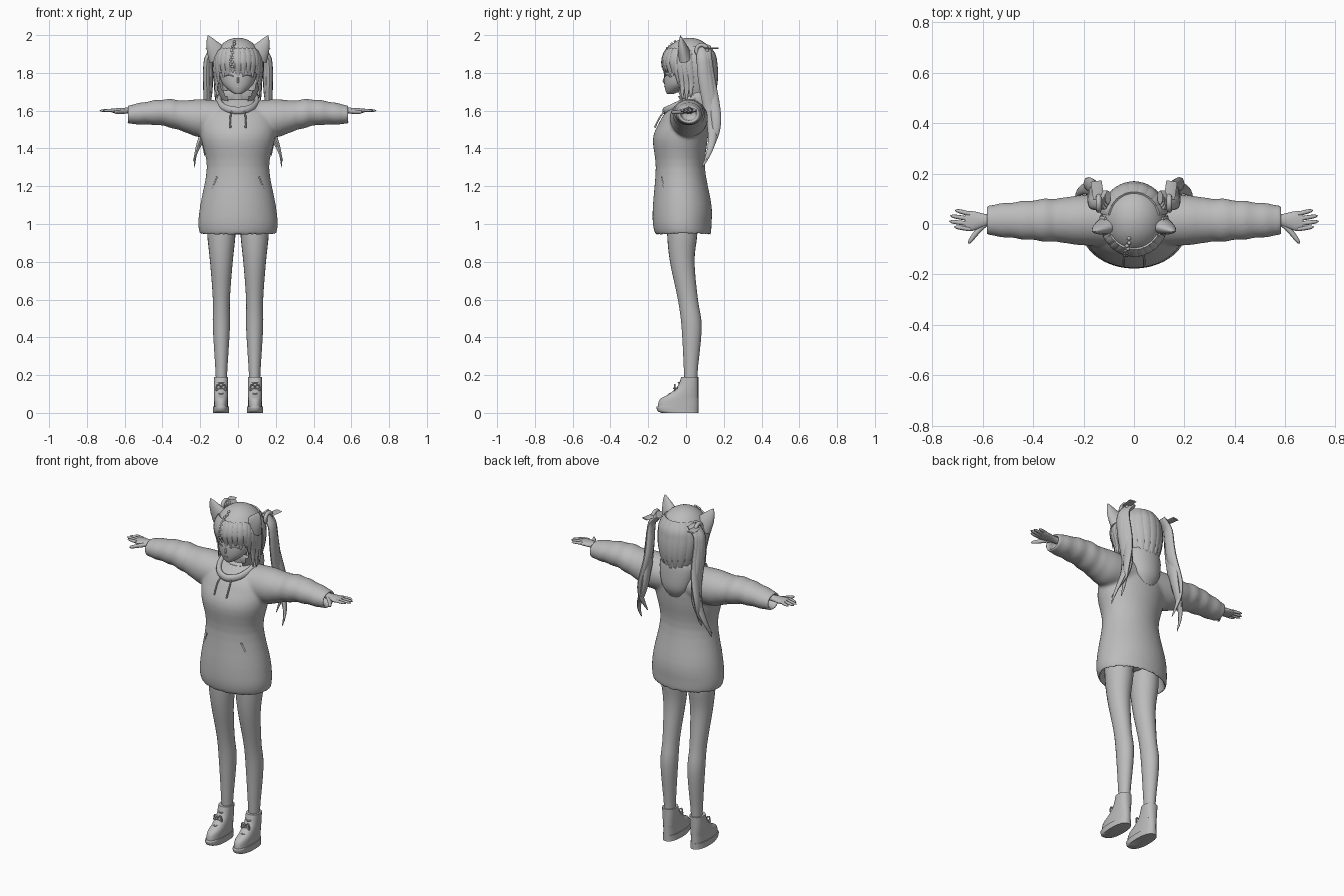
import bpy
import bmesh
import math
from mathutils import Vector, Matrix

default_cube = bpy.data.objects.get("Cube")
if default_cube:
    bpy.data.objects.remove(default_cube, do_unlink=True)

grey = bpy.data.materials.new("plain grey")
grey.use_nodes = True
grey.diffuse_color = (.5, .5, .5, 1)
grey.node_tree.nodes["Principled BSDF"].inputs["Base Color"].default_value = grey.diffuse_color

X, Y, Z = Vector((1, 0, 0)), Vector((0, 1, 0)), Vector((0, 0, 1))


# Taper rules along a strand, from root to end
def even(t):
    return 1


def rounded(t):
    return math.sqrt(1 - t ** 4)


def pointed(t):
    return abs(math.sin(math.pi * (1 + 3 * t) / 4)) ** .7


def narrowing(t):
    return 1 - t ** 1.3


def resample(rows, steps, closed=False):
    """Smooth interpolation of rows of numbers."""
    count, result = len(rows), []

    def pick(index):
        return rows[index % count] if closed else rows[max(0, min(count - 1, index))]

    for i in range(count if closed else count - 1):
        for k in range(steps):
            t = k / steps
            result.append([
                b + t / 2 * (c - a + t * (2 * a - 5 * b + 4 * c - d + t * (3 * (b - c) + d - a)))
                for a, b, c, d in zip(pick(i - 1), pick(i), pick(i + 1), pick(i + 2))])
    if not closed:
        result.append(list(rows[-1]))
    return result


def add_loft(bm, rows, u=X, v=None, sides=24, closed=False, square=2):
    """Skin oval rings; a row is x, y, z, half width along u, half width along v."""
    points = [Vector(row[:3]) for row in rows]
    count, rings = len(rows), []
    for i, (point, row) in enumerate(zip(points, rows)):
        along, across = u, v
        if v is None:
            ahead = points[(i + 1) % count] if closed else points[min(i + 1, count - 1)]
            behind = points[i - 1] if closed else points[max(i - 1, 0)]
            tangent = (ahead - behind).normalized()
            across = tangent.cross(u).normalized()
            along = across.cross(tangent)
        ring = []
        for k in range(sides):
            turn = math.tau * k / sides
            c, s = [math.copysign(abs(w) ** (2 / square), w) for w in (math.cos(turn), math.sin(turn))]
            width, depth = [max(size, .001) for size in row[3:]]
            ring.append(bm.verts.new(point + along * c * width + across * s * depth))
        rings.append(ring)
    for low, high in list(zip(rings, rings[1:])) + ([(rings[-1], rings[0])] if closed else []):
        for k in range(sides):
            j = (k + 1) % sides
            bm.faces.new((low[k], low[j], high[j], high[k]))
    if not closed:
        bm.faces.new(rings[0])
        bm.faces.new(rings[-1])


def finish(bm, name, mirror=False):
    bmesh.ops.recalc_face_normals(bm, faces=bm.faces[:])
    mesh = bpy.data.meshes.new(name)
    bm.to_mesh(mesh)
    bm.free()
    for face in mesh.polygons:
        face.use_smooth = True
    mesh.set_sharp_from_angle(angle=math.radians(50))
    mesh.materials.append(grey)
    obj = bpy.data.objects.new(name, mesh)
    bpy.context.scene.collection.objects.link(obj)
    if mirror:
        obj.modifiers.new("Mirror", 'MIRROR')
    return obj


def upright(rows, x=0):
    """Rows of height, y, half width, half depth made into smooth loft rows."""
    return resample([(x, y, z, width, depth) for z, y, width, depth in rows], 4)


def loft(name, rows, mirror=False, **options):
    bm = bmesh.new()
    add_loft(bm, rows, **options)
    return finish(bm, name, mirror)


def strand(name, points, width, depth, taper=even, mirror=True, u=X, sides=8, closed=False):
    """Sweep an oval along a smooth path, sized by a taper rule."""
    path = resample(points, 5, closed)
    last = len(path) - 1
    rows = [(*p, width * taper(i / last), depth * taper(i / last)) for i, p in enumerate(path)]
    return loft(name, rows, mirror, u=u, sides=sides, closed=closed)


# Hoodie: hollow torso and both sleeves fused into one cloth surface
torso = upright([
    (1.14, -.02, .15, .11), (.97, -.015, .19, .13), (.945, -.015, .2, .145), (1, -.02, .21, .155),
    (1.1, -.02, .2, .155), (1.3, -.03, .165, .13), (1.45, -.03, .195, .145), (1.54, -.01, .2, .13),
    (1.6, 0, .17, .1), (1.66, .03, .08, .06)])
sleeve = [
    (.05, 1.56, .1, .09), (.2, 1.56, .1, .1), (.28, 1.57, .09, .085), (.4, 1.59, .08, .07),
    (.57, 1.58, .06, .05), (.58, 1.58, .045, .035), (.53, 1.58, .04, .03)]
bm = bmesh.new()
add_loft(bm, torso, v=Y, sides=48)
for side in (1, -1):
    cloth = []
    for i, (x, z, depth, height) in enumerate(resample(sleeve, 8)):
        fold = 1 + (.035 * math.sin(75 * x) if x > .3 and i < 32 else 0)
        cloth.append((side * x, .015, z, depth * fold, height * fold))
    add_loft(bm, cloth, u=Y, v=Z, sides=32)
hoodie = finish(bm, "hoodie")
fuse = hoodie.modifiers.new("Fuse", 'REMESH')
fuse.mode, fuse.voxel_size, fuse.use_smooth_shade = 'VOXEL', .008, True
soften = hoodie.modifiers.new("Soften", 'SMOOTH')
soften.factor, soften.iterations = .5, 8

# Hood lying on the back, collar, drawstrings and pocket slits
loft("hood", upright([
    (1.49, .11, .03, .01), (1.55, .1, .08, .05), (1.65, .07, .11, .08), (1.7, .06, .1, .08),
    (1.7, .05, .08, .06), (1.65, .05, .06, .05)]), v=Y, sides=32)
collar = []
for i in range(8):
    turn = math.tau * i / 8
    collar.append((.1 * math.sin(turn), .005 - .115 * math.cos(turn), 1.65 - .05 * math.cos(turn)))
strand("hood_collar", collar, .02, .015, mirror=False, u=Z, sides=12, closed=True)
strand("drawstring", [(.03, -.1, 1.61), (.04, -.135, 1.57), (.04, -.166, 1.51)], .0045, .0045)
strand("pocket_slit", [(.11, -.128, 1.25), (.13, -.117, 1.2), (.16, -.1, 1.13)], .005, .005)

# Hips and legs
loft("hips", upright([(1.01, -.02, .04, .05), (1.05, -.02, .14, .09), (1.15, -.02, .15, .1)]), v=Y)
loft("leg", upright([
    (1.1, -.02, .075, .08), (.95, -.02, .075, .08), (.8, -.02, .06, .065), (.6, .01, .045, .053),
    (.45, .03, .045, .053), (.2, .025, .03, .035), (.1, .03, .03, .035)], .088), True, v=Y)

# Shoes: straight heel, front edge given at each height
HEEL = .065


def shoe_rows(outline, width):
    return upright([(z, (HEEL + front) / 2, width, (HEEL - front) / 2) for z, front in outline], .09)


loft("shoe", shoe_rows([(.02, -.15), (.07, -.14), (.1, -.09), (.14, -.045), (.19, -.025)], .038),
     True, v=Y, square=2.4)
loft("shoe_sole", shoe_rows([(0, -.13), (.01, -.15), (.03, -.157), (.035, -.15)], .043),
     True, v=Y, square=2.4)
for i in range(3):
    height, front = .1 + .03 * i, -.09 + .025 * i
    strand("shoe_lace", [(.09 + k * .024, front + abs(k) * .02, height) for k in (-1, 0, 1)], .004, .004, u=Z)
for side in (1, -1):
    strand("lace_loop", [(.09 + side * w, -.06, .14 + drop)
                         for w, drop in ((0, 0), (.02, .01), (.025, -.02), (.01, -.01))], .004, .004, u=Y)

# Hands
palm = [(.5, .02, .025, .02), (.57, .016, .021, .017), (.64, .012, .039, .013), (.67, .012, .036, .01)]
loft("hand", resample([(x, y, 1.6, width, height) for x, y, width, height in palm], 4), True, u=Y, v=Z, sides=16)
for i in range(4):
    tip = .742 - .02 * abs(i - 1.6)
    strand("finger", [(.65, .04 - .02 * i, 1.603), (tip, .055 - .022 * i, 1.6)], .009, .008, rounded, u=Y)
strand("thumb", [(.59, 0, 1.597), (.625, -.035, 1.593), (.657, -.078, 1.592)], .012, .011, rounded, u=Z)

# Neck, head and face
loft("neck", upright([(1.56, .03, .05, .05), (1.64, .02, .04, .04), (1.75, .01, .04, .045)]), v=Y)
loft("head", upright([
    (1.687, -.085, .012, .014), (1.702, -.07, .04, .037), (1.74, -.037, .08, .078), (1.8, 0, .1, .113),
    (1.9, .02, .095, .105), (1.95, .02, .05, .06)]), v=Y, sides=32)
strand("nose", [(0, -.108, 1.78), (0, -.117, 1.755), (0, -.107, 1.747)], .006, .007, pointed, False)
strand("mouth", [(-.012, -.112, 1.727), (0, -.114, 1.726), (.012, -.112, 1.727)], .002, .002, even, False, Z)
strand("eyelash", [(.024, -.113, 1.782), (.05, -.104, 1.79), (.078, -.076, 1.78)], .003, .003, u=Z)


def hair_ring(z):
    """Centre y, half width and half depth of the hair at a height."""
    rise = (z - 1.85) / .136
    size = math.sqrt(max(0, 1 - rise * rise)) if rise > 0 else 1 - .15 * rise * rise
    return .017 + .02 * max(0, -rise), .128 * size, .138 * size


def on_hair(angle, z, lift=1.02):
    """Point on the hair surface; angle zero is the front."""
    y, width, depth = hair_ring(z)
    return Vector((width * lift * math.sin(angle), y - depth * lift * math.cos(angle), z))


# Hair cap with an open face
bm = bmesh.new()
levels = [math.sin(math.pi * i / 24) for i in range(-12, 13)]
heights = [1.85 + level * (.136 if level > 0 else .2) for level in levels]
add_loft(bm, [(0, hair_ring(z)[0], z, *hair_ring(z)[1:]) for z in heights], v=Y, sides=40)
centres = [(face, face.calc_center_median()) for face in bm.faces]
opening = [face for face, centre in centres if centre.z < 1.8 and centre.y < -.035]
bmesh.ops.delete(bm, geom=opening, context='FACES')
finish(bm, "hair_cap")


def lock(name, angle, top, tip, width, hold, mirror=False):
    """Flat pointed lock that follows the cap, then hangs straight below the hold height."""
    points = []
    for i in range(7):
        z = top + (tip - top) * i / 6
        x, y, _ = on_hair(angle, max(z, hold))
        points.append((x, y, z))
    strand(name, points, width, .008, pointed, mirror, Vector((math.cos(angle), math.sin(angle), 0)))


# Fringe, side locks and back locks
for i in range(-4, 5):
    lock("fringe_lock", i * .22, 1.93, 1.775 + .012 * (i % 3), .022, 1.8)
for i in range(4):
    lock("side_lock", 1 + .18 * i, 1.92, (1.74, 1.66, 1.65, 1.67)[i], .02, 1.76, True)
for i in range(-4, 5):
    lock("back_lock", math.pi + i * .3, 1.94, 1.66 + .012 * (i % 2), .03, 1.66)

# Thin braid over the fringe
bm = bmesh.new()
for i in range(12):
    bead = on_hair(-.25 - .03 * (-1) ** i, 1.965 - i * .012, 1.05)
    bmesh.ops.create_icosphere(bm, subdivisions=2, radius=.008, matrix=Matrix.Translation(bead))
finish(bm, "braid")

# Cat ears
strand("cat_ear", [(.1, -.005, 1.885), (.135, -.02, 1.945), (.159, -.03, 1.998)], .06, .036, narrowing,
       u=Vector((.7, 0, -.7)), sides=20)

# Twin tails: tie, ribbon and wavy locks
tie = [Vector((.14, .083, 1.92)) + .028 * (Y * math.cos(turn) + Z * math.sin(turn))
       for turn in [math.tau * i / 8 for i in range(8)]]
strand("hair_tie", tie, .011, .011, closed=True)
strand("ribbon", [(.14, .1, 1.93), (.15, .17, 1.93)], .022, .004)
for i, phase in enumerate((.9, 0, 2.5)):
    path = []
    for k in range(13):
        t = k / 12
        wave = .03 * t * t * math.sin(8 * t + phase)
        x = .165 - .006 * i + .05 * t ** 3 + wave - max(0, .1 - t) / 2
        y = .085 + .01 * i + .055 * math.sin(math.pi * t * t)
        path.append((x, y, 1.94 - (.64 - .03 * i) * t))
    strand("twin_tail", path, .034, .019, pointed, u=Y, sides=12)
